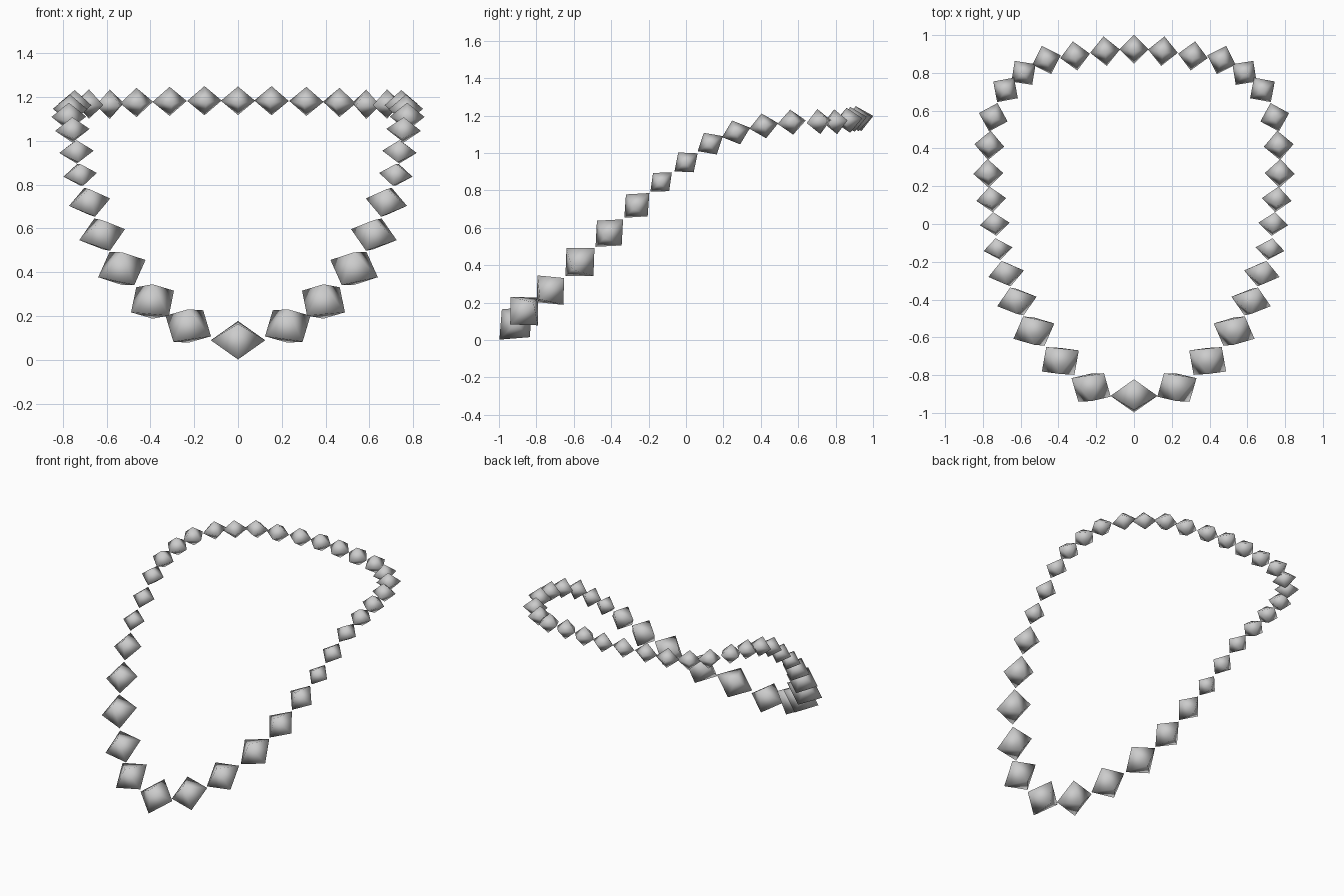
import bpy
from mathutils import Vector, Matrix

if "Cube" in bpy.data.objects:
    bpy.data.objects.remove(bpy.data.objects["Cube"])

# Right half of the strand, back centre to front centre: x, y, z, bead radius
STRAND = [
    (0.00, 0.925, 1.183, .078), (0.153, 0.915, 1.183, .079), (0.312, 0.89, 1.18, .079),
    (0.463, 0.868, 1.175, .079), (0.585, 0.80, 1.167, .079), (0.68, 0.71, 1.168, .079),
    (0.745, 0.565, 1.165, .079), (0.766, 0.416, 1.145, .079), (0.772, 0.268, 1.11, .079),
    (0.756, 0.13, 1.05, .079), (0.737, 0.00, 0.95, .079), (0.72, -0.133, 0.845, .077),
    (0.677, -0.263, 0.72, .097), (0.62, -0.41, 0.572, .110), (0.53, -0.567, 0.417, .122),
    (0.39, -0.725, 0.267, .123), (0.227, -0.865, 0.155, .124), (0.00, -0.91, 0.09, .124),
]
FLATTEN = 0.85

metal = bpy.data.materials.new("silver_grey")
metal.diffuse_color = (0.6, 0.6, 0.6, 1)
metal.use_nodes = True
metal.node_tree.nodes["Principled BSDF"].inputs["Base Color"].default_value = metal.diffuse_color

# Shared eight-sided bead, slightly flattened across the strand's surface
bead_mesh = bpy.data.meshes.new("bead")
verts = [(1, 0, 0), (0, 1, 0), (-1, 0, 0), (0, -1, 0), (0, 0, FLATTEN), (0, 0, -FLATTEN)]
faces = []
for i in range(4):
    j = (i + 1) % 4
    faces += [(i, j, 4), (j, i, 5)]
bead_mesh.from_pydata(verts, [], faces)
bead_mesh.polygons.foreach_set("use_smooth", [True] * len(faces))
bead_mesh.materials.append(metal)


def add_bead(name, centre, tangent, normal, radius):
    """Place a bead with its long axis on the strand and its flat axis on the normal."""
    t = (tangent - normal * tangent.dot(normal)).normalized()
    s = normal.cross(t)
    rot = Matrix((t, s, normal)).transposed().to_4x4()
    bead = bpy.data.objects.new(name, bead_mesh)
    bead.matrix_world = Matrix.Translation(centre) @ rot @ Matrix.Scale(radius, 4)
    bpy.context.collection.objects.link(bead)


points = [Vector(p[:3]) for p in STRAND]
last = len(points) - 1
for i, p in enumerate(points):
    radius = STRAND[i][3]
    if i in (0, last):
        # Centre beads at the back and front
        slope = 0.2 if i == 0 else 1.0
        normal = Vector((0, -slope, 1)).normalized()
        name = "back_centre_bead" if i == 0 else "front_centre_bead"
        add_bead(name, p, Vector((1, 0, 0)), normal, radius)
        continue
    # Paired side beads follow the slope of the strand
    tangent = points[i - 1] - points[i + 1]
    slope = max(0.12, tangent.z / tangent.y)
    normal = Vector((0, -slope, 1)).normalized()
    for side, m in (("right", 1), ("left", -1)):
        flip = Vector((m, 1, 1))
        add_bead(f"{side}_bead_{i:02d}", p * flip, tangent * flip, normal, radius)
